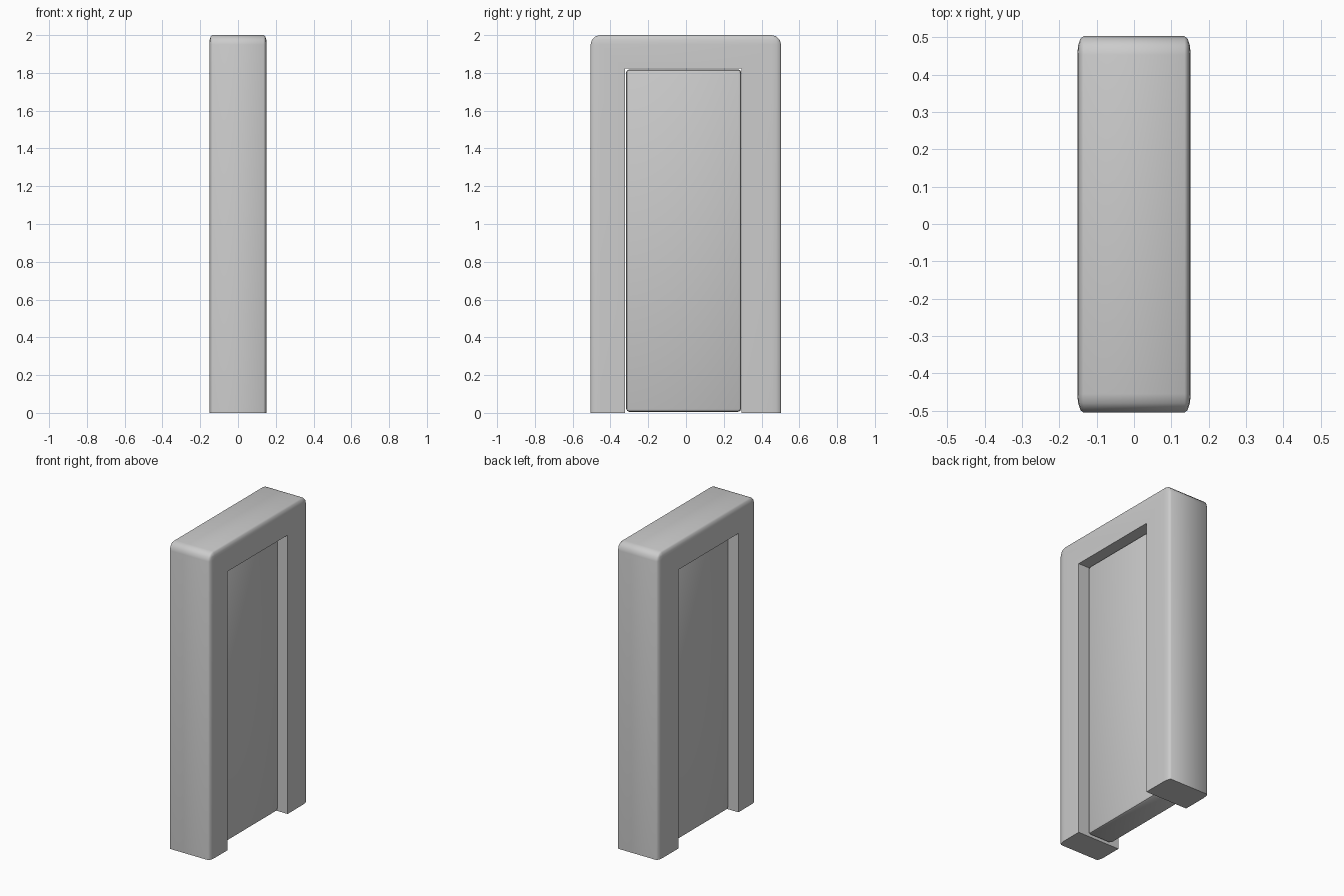
import bpy, bmesh
from mathutils import Vector
from math import radians

if "Cube" in bpy.data.objects:
    bpy.data.objects.remove(bpy.data.objects["Cube"])


def box(name, lo, hi, bevel=0.0, x_squash=1.0, segs=3, keep_bottom=False):
    """Box between two corners; bevel is made in a space stretched along x."""
    lo, hi = Vector(lo), Vector(hi)
    size, mid = hi - lo, (hi + lo) / 2
    bm = bmesh.new()
    bmesh.ops.create_cube(bm, size=1)
    for v in bm.verts:
        v.co = Vector((v.co.x * size.x / x_squash, v.co.y * size.y, v.co.z * size.z))
    if bevel:
        edges = [e for e in bm.edges
                 if not (keep_bottom and all(v.co.z < 0 for v in e.verts))]
        bmesh.ops.bevel(bm, geom=edges, offset=bevel, segments=segs,
                        profile=0.5, affect='EDGES')
    for v in bm.verts:
        v.co = Vector((v.co.x * x_squash, v.co.y, v.co.z)) + mid
    me = bpy.data.meshes.new(name)
    bm.to_mesh(me)
    bm.free()
    ob = bpy.data.objects.new(name, me)
    bpy.context.collection.objects.link(ob)
    return ob


def activate(ob):
    bpy.ops.object.select_all(action='DESELECT')
    ob.select_set(True)
    bpy.context.view_layer.objects.active = ob


# Door frame: rounded slab with a doorway cut through it
frame = box("door_frame", (-0.152, -0.505, 0), (0.152, 0.503, 2.0),
            bevel=0.05, x_squash=0.33, keep_bottom=True)
cutter = box("doorway_cutter", (-0.5, -0.324, -0.5), (0.5, 0.295, 1.822))
cutter.hide_render = True
cut = frame.modifiers.new("doorway", 'BOOLEAN')
cut.operation = 'DIFFERENCE'
cut.solver = 'EXACT'
cut.object = cutter
activate(frame)
bpy.ops.object.modifier_apply(modifier=cut.name)
bpy.data.objects.remove(cutter)

# Door panel, recessed on both sides
door = box("door_panel", (-0.088, -0.317, 0.006), (0.088, 0.292, 1.818),
           bevel=0.016, segs=2)

for ob in (frame, door):
    activate(ob)
    bpy.ops.object.shade_smooth_by_angle(angle=radians(40))
